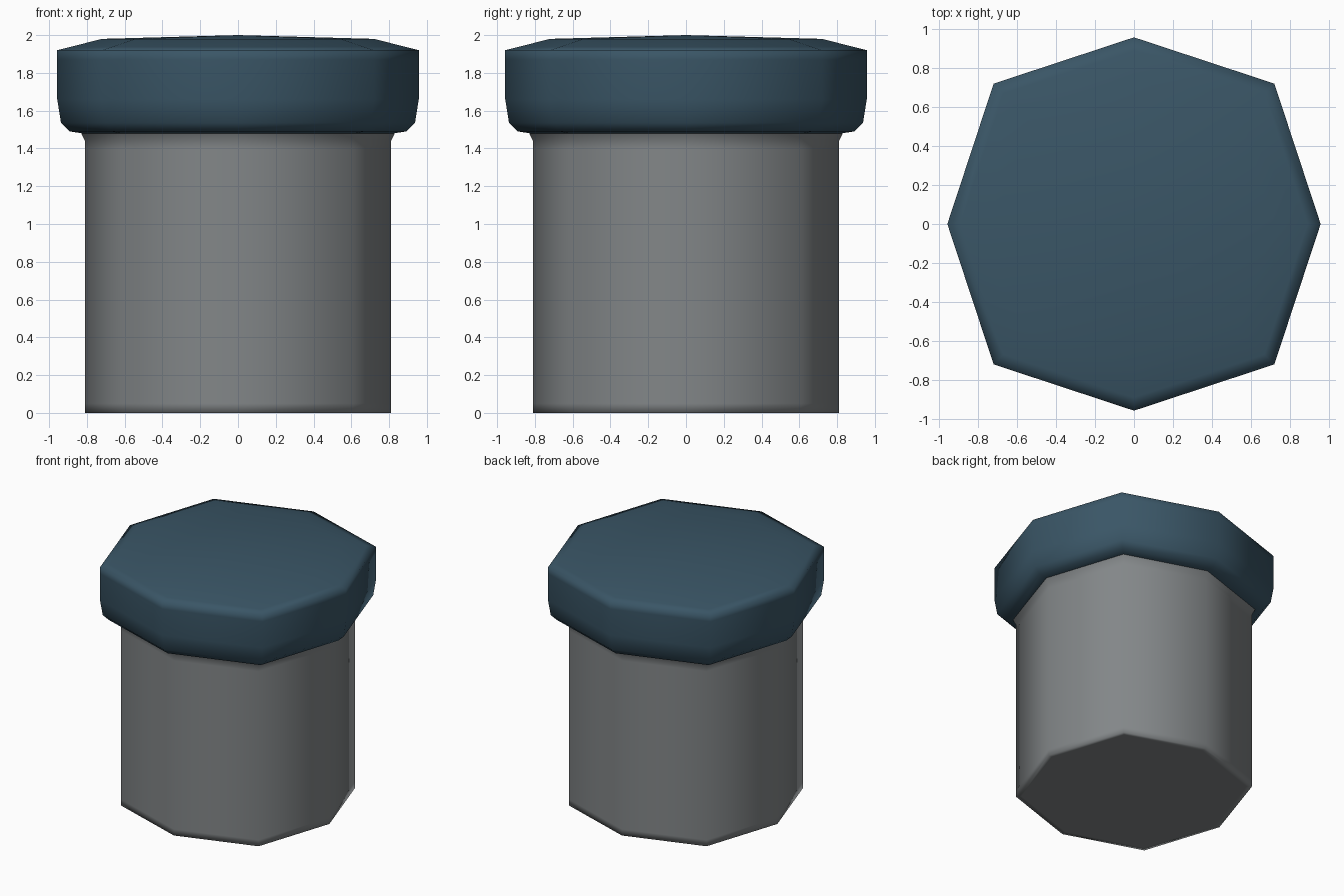
import bpy

if "Cube" in bpy.data.objects:
    bpy.data.objects.remove(bpy.data.objects["Cube"])

# Octagon outline on an axis radius of 1; corners sit slightly further out
D = 0.752
OCT = [(1, 0), (D, D), (0, 1), (-D, D), (-1, 0), (-D, -D), (0, -1), (D, -D)]


def loft(name, profile, color, bottom=None, top=None):
    """Stack octagon rings (radius, z); optional fan tips close the ends."""
    verts = [(r * x, r * y, z) for r, z in profile for x, y in OCT]
    faces = []
    for k in range(len(profile) - 1):
        for i in range(8):
            j = (i + 1) % 8
            faces.append((k * 8 + i, k * 8 + j, k * 8 + 8 + j, k * 8 + 8 + i))
    if bottom is not None:
        verts.append((0, 0, bottom))
        faces += [((i + 1) % 8, i, len(verts) - 1) for i in range(8)]
    if top is not None:
        verts.append((0, 0, top))
        base = (len(profile) - 1) * 8
        faces += [(base + i, base + (i + 1) % 8, len(verts) - 1) for i in range(8)]
    mesh = bpy.data.meshes.new(name)
    mesh.from_pydata(verts, [], faces)
    mesh.polygons.foreach_set("use_smooth", [True] * len(mesh.polygons))
    mesh.update()
    mat = bpy.data.materials.new(name + "_color")
    mat.diffuse_color = (*color, 1)
    mat.use_nodes = True
    mat.node_tree.nodes["Principled BSDF"].inputs["Base Color"].default_value = mat.diffuse_color
    mesh.materials.append(mat)
    obj = bpy.data.objects.new(name, mesh)
    bpy.context.collection.objects.link(obj)
    return obj


# Grey body with tight bottom edge and slight flare under the cap
loft("body", [(0.77, 0), (0.81, 0), (0.81, 0.05), (0.81, 1.40), (0.81, 1.44),
              (0.83, 1.48)], (0.225, 0.24, 0.247), bottom=0)

# Dark blue cap with rounded underside and gently domed top
loft("cap", [(0.825, 1.48), (0.89, 1.49), (0.937, 1.535), (0.957, 1.66),
             (0.957, 1.87), (0.957, 1.92), (0.89, 1.937), (0.72, 1.98)],
     (0.042, 0.092, 0.133), top=2.0)
